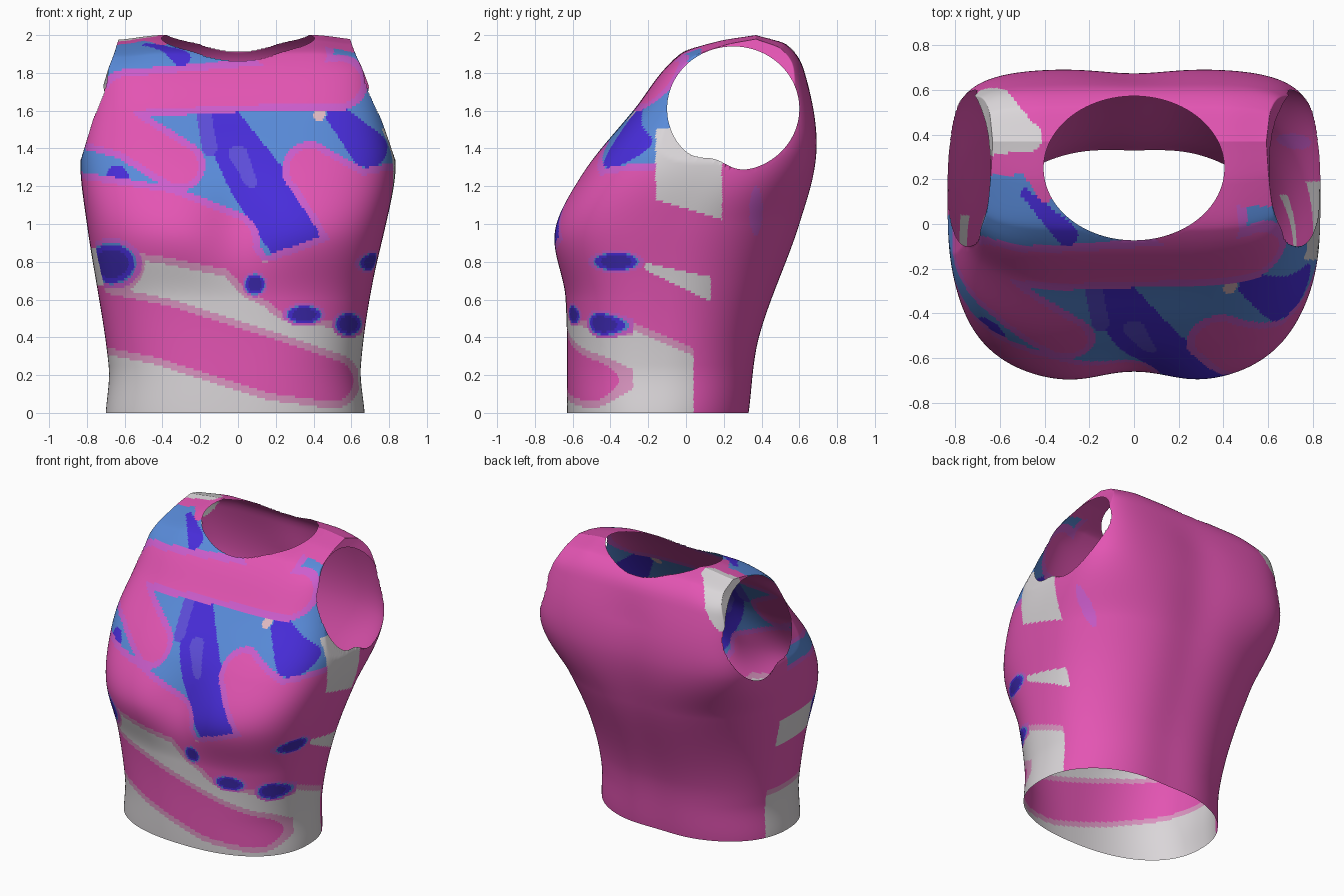
import bpy, bmesh, math

if "Cube" in bpy.data.objects:
    bpy.data.objects.remove(bpy.data.objects["Cube"])

# ---------- flat colours ----------
COLOURS = {"pink": (.77, .09, .45), "orchid_edge": (.61, .11, .61), "pale_pink_edge": (.7, .3, .53),
           "light_blue": (.1, .26, .7), "violet": (.065, .026, .7), "soft_violet": (.11, .075, .7),
           "off_white": (.7, .67, .69), "navy": (.045, .022, .42), "pale_peach": (.75, .5, .55)}
PINK, ORCHID, PALE, BLUE, VIOLET, SOFT, WHITE, NAVY, PEACH = range(9)


def curve(*pts):
    """Smooth interpolation through (z, value) points."""
    def slope(i):
        a, b = pts[max(i - 1, 0)], pts[min(i + 1, len(pts) - 1)]
        return (b[1] - a[1]) / (b[0] - a[0])

    def f(z):
        i = 0
        while i < len(pts) - 2 and z > pts[i + 1][0]:
            i += 1
        (z0, a), (z1, b) = pts[i], pts[i + 1]
        h = z1 - z0
        t = (z - z0) / h
        return a + (b - a) * smooth(t) + h * t * (1 - t) * (slope(i) * (1 - t) - slope(i + 1) * t)
    return f


def smooth(t):
    t = min(max(t, 0), 1)
    return t * t * (3 - 2 * t)


# ---------- body profiles by height ----------
y_front = curve((0, -.63), (.6, -.64), (.95, -.715), (1.25, -.565), (1.6, -.28), (1.9, -.03), (1.97, .18), (2, .37))
y_back = curve((0, .35), (.4, .405), (1, .615), (1.4, .695), (1.8, .63), (1.95, .53), (2, .37))
y_mid = curve((0, -.15), (1, -.03), (1.5, .23), (2, .37))
width = curve((0, .7), (.25, .685), (1, .8), (1.35, .835), (1.6, .79), (1.9, .74), (2, .7))
lean = curve((0, .03), (.7, .037), (1.3, 0), (2, .04))
n_front = curve((0, 2.3), (.95, 3), (1.6, 4), (2, 5))
n_back = curve((0, 2.2), (1, 2.5), (1.5, 4.5), (2, 5))


def ring(z, count):
    """One cross-section of the torso."""
    m, yf, yb, w, d, nf, nb = (f(z) for f in (y_mid, y_front, y_back, width, lean, n_front, n_back))
    side = .645 + .3 * (1.96 - z)      # slanted plane of the armholes
    out = []
    for k in range(count):
        phi = 2 * math.pi * (k + .5) / count
        c, s = math.cos(phi), math.sin(phi)
        n = nf if s < 0 else nb
        r = (abs(c) ** n + abs(s) ** n) ** (-1 / n)
        x = max(min(r * c * (w - d if c > 0 else w), side - d), -side)
        y = m + r * s * (m - yf if s < 0 else yb - m)
        groove = math.exp(-(x / .2) ** 2)
        if s < 0:   # hollow between the bust
            y += .075 * groove * math.exp(-((z - 1) / .22) ** 2)
        else:       # hollow of the spine
            y -= .02 * groove * smooth((1.9 - z) / .3)
        drop = .024 * smooth((abs(x) - .4) / .25) * smooth((z - 1.8) / .15)
        out.append((x, y, z - drop))
    return out


# ---------- painted shapes: brush strokes of (u, v, radius) ----------
PINK_STROKES = [
    [(-.6, 1.69, .09), (0, 1.73, .1), (.54, 1.75, .11)],             # chest band
    [(-.8, 1.6, .17), (-.57, 1.47, .1), (-.31, 1.31, .1)],           # left lobe
    [(.15, 1.9, .06), (.4, 1.9, .07)],                               # neck edge
    [(-.85, 1.06, .18), (-.4, 1, .17), (-.06, .9, .14)],             # left bust
    [(-.67, .8, .14)],                                               # around left pool
    [(.38, 1.29, .11), (.64, 1.05, .2), (.9, 1.1, .2)],              # right bust
    [(-.02, .85, .09), (.1, .71, .08), (.3, .68, .16), (.65, .71, .26), (.95, .7, .35)],
    [(-.95, .54, .14), (-.4, .43, .14), (.2, .24, .14), (.5, .17, .11)]]   # waist band
VIOLET_STROKES = [
    [(-.08, 1.52, .11), (.1, 1.23, .15), (.32, .95, .18)],
    [(.53, 1.57, .06), (.69, 1.4, .1)],
    [(-.64, 1.25, .06)]]
SOFT_STROKES = [[(0, 1.37, .05), (.07, 1.22, .03)], [(-.18, 1.58, .04), (-.15, 1.4, .04)]]
SIDE_BAND = [[(-.2, .77, .02), (.12, .66, .06)]]
SHOULDER = [[(-.63, .45, .16), (-.48, .39, .07)]]
NECK_VIOLET = [[(-.49, .14, .02), (-.3, -.05, .05)]]
NECK_PINK = [[(-.44, .3, .09), (-.4, .12, .03)]]
POOLS = [(-.67, .79, .12, .1), (.09, .68, .05, .05), (.35, .52, .085, .045), (.585, .47, .065, .055)]


def paint(strokes, u, v):
    """Distance to the nearest stroke edge, negative inside."""
    best = 9
    for s in strokes:
        for (x0, y0, r0), (x1, y1, r1) in zip(s, s[1:] or s):
            dx, dy = x1 - x0, y1 - y0
            t = min(max(((u - x0) * dx + (v - y0) * dy) / (dx * dx + dy * dy + 1e-9), 0), 1)
            best = min(best, math.hypot(x0 + t * dx - u, y0 + t * dy - v) - r0 - t * (r1 - r0))
    return best


def oval(u, v, cu, cv, ru, rv):
    return math.hypot((u - cu) / ru, (v - cv) / rv)


def colour(x, y, z):
    # right side patches
    if x > .4:
        if -.16 < y < .19 and 1.08 - .3 * y < z < 1.5 or y < .13 and paint(SIDE_BAND, y, z) < 0:
            return WHITE
        if oval(y, z, .37, 1.07, .035, .13) < 1:
            return ORCHID
        if -.28 < y < .04 and z < .6:
            above = z - .36 + .42 * y
            return WHITE if above < -.04 else PALE if above < 0 else PINK
    # left side patches
    if x < -.4 and -.36 < y < .04 and .36 < z < .9:
        return WHITE if .67 < z < .87 else PINK
    # shoulders
    if z > 1.7 and paint(SHOULDER, x, y) < 0:
        return WHITE
    if z > 1.8 and x < 0:
        if paint(NECK_VIOLET, x, y) < 0:
            return VIOLET
        if paint(NECK_PINK, x, y) < 0:
            return PINK
    # the back is plain
    if y > (.04 if z < 1.7 else .22 if x < 0 else .08):
        return PINK
    # dark pools with a rim
    d = min(oval(x, z, *p) for p in POOLS) if y < -.28 else 9
    if x > .5:
        d = min(d, oval(y, z, -.37, .8, .11, .045))
    if d < 1.35:
        return NAVY if d < .75 else VIOLET if d < 1 else BLUE if d < 1.1 else ORCHID
    # pink strokes with a thin edge
    near = paint(PINK_STROKES, x, z)
    upper = z > (.8 if x > -.02 else 1)
    if near < 0:
        return PINK
    if near < .037:
        return ORCHID if upper else PALE
    if not upper:
        return WHITE
    if oval(x, z, .43, 1.58, .03, .035) < 1:
        return PEACH
    if paint(SOFT_STROKES, x, z) < 0:
        return SOFT
    return VIOLET if paint(VIOLET_STROKES, x, z) < 0 else BLUE


# ---------- openings ----------
ARM = (.25, 1.61, .35, .33)       # in y, z
NECK = (0, .25, .405, .323)       # in x, y


def lift(y, z):
    """Raised front part of the armhole's lower edge."""
    return .05 * math.exp(-((y - .15) / .1) ** 2) * smooth((1.6 - z) / .2)


def arm(x, y, z):
    return oval(y, z - lift(y, z), *ARM) if abs(x) > .5 else 9


def neck(x, y, z):
    return oval(x, y, *NECK) if z > 1.8 else 9


# ---------- garment shell ----------
N = 600
heights = [1.85 * i / 140 for i in range(140)]
heights += [1.85 + .15 * math.sin(math.pi / 2 * i / 40) for i in range(41)]
bm = bmesh.new()
rings = [[bm.verts.new(p) for p in ring(z, N)] for z in heights]
for lo, hi in zip(rings, rings[1:]):
    for k in range(N):
        j = (k + 1) % N
        q = (lo[k], lo[j], hi[j], hi[k])
        c = [sum(v.co[i] for v in q) / 4 for i in range(3)]
        if arm(*c) > 1 and neck(*c) > 1:
            f = bm.faces.new(q)
            f.smooth = True
            f.material_index = colour(*c)
bmesh.ops.delete(bm, geom=[v for v in bm.verts if not v.link_faces], context='VERTS')
bmesh.ops.remove_doubles(bm, verts=bm.verts[:], dist=.0003)

# pull the cut edges onto clean ovals
for v in bm.verts:
    if v.is_boundary:
        a, n, up = arm(*v.co), neck(*v.co), lift(v.co.y, v.co.z)
        if abs(a - 1) < .15:
            v.co.y = ARM[0] + (v.co.y - ARM[0]) / a
            v.co.z = ARM[1] + (v.co.z - up - ARM[1]) / a + up
        elif abs(n - 1) < .15:
            v.co.x, v.co.y = v.co.x / n, NECK[1] + (v.co.y - NECK[1]) / n

mesh = bpy.data.meshes.new("sleeveless_top")
bm.to_mesh(mesh)
bm.free()
for name, rgb in COLOURS.items():
    mat = bpy.data.materials.new(name)
    mat.diffuse_color = (*rgb, 1)
    mat.use_nodes = True
    mat.node_tree.nodes["Principled BSDF"].inputs["Base Color"].default_value = mat.diffuse_color
    mesh.materials.append(mat)
bpy.context.collection.objects.link(bpy.data.objects.new("sleeveless_top", mesh))
